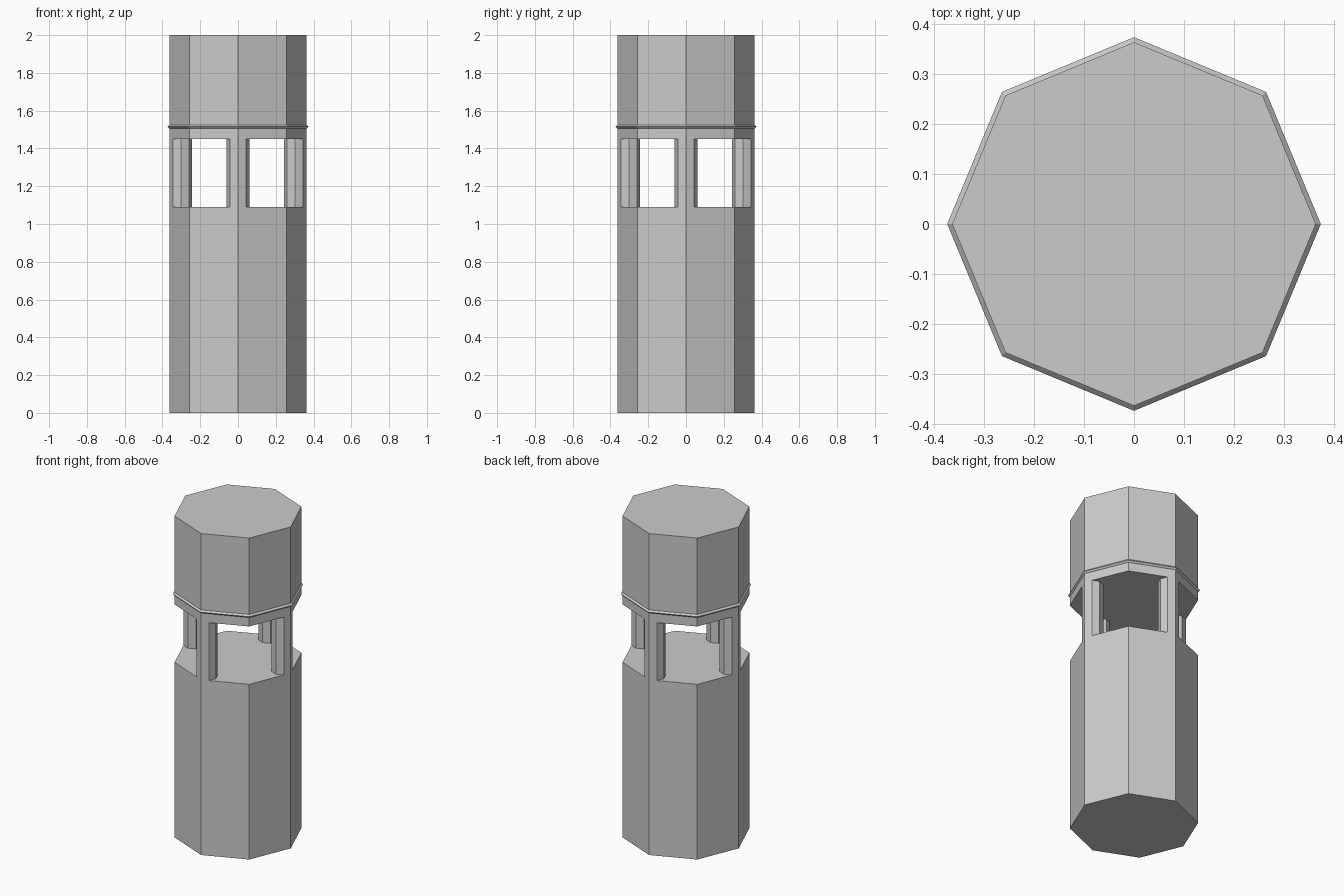
import bpy, math

if "Cube" in bpy.data.objects:
    bpy.data.objects.remove(bpy.data.objects["Cube"])

SIDES = 8
R = 0.363          # tower corner radius
POST_R = 0.06      # post corner radius


def prism(name, radius, z0, z1, x=0, y=0):
    """Octagonal prism with corners on the x and y axes."""
    bpy.ops.mesh.primitive_cylinder_add(vertices=SIDES, radius=radius, depth=z1 - z0,
                                        location=(x, y, (z0 + z1) / 2))
    bpy.context.object.name = name


# Solid lower shaft and upper block
prism("lower_shaft", R, 0, 1.09)
prism("upper_block", R, 1.45, 2.0)

# Four octagonal posts, flush with the tower corners
for i in range(4):
    a = i * math.pi / 2
    d = R - POST_R
    prism(f"post_{i + 1}", POST_R, 1.09, 1.45, d * math.cos(a), d * math.sin(a))

# Thin trim ring with a diamond section
bpy.ops.mesh.primitive_torus_add(major_segments=SIDES, minor_segments=4, major_radius=R,
                                 minor_radius=0.01, location=(0, 0, 1.515))
bpy.context.object.name = "trim_ring"
for p in bpy.context.object.data.polygons:
    p.use_smooth = False
